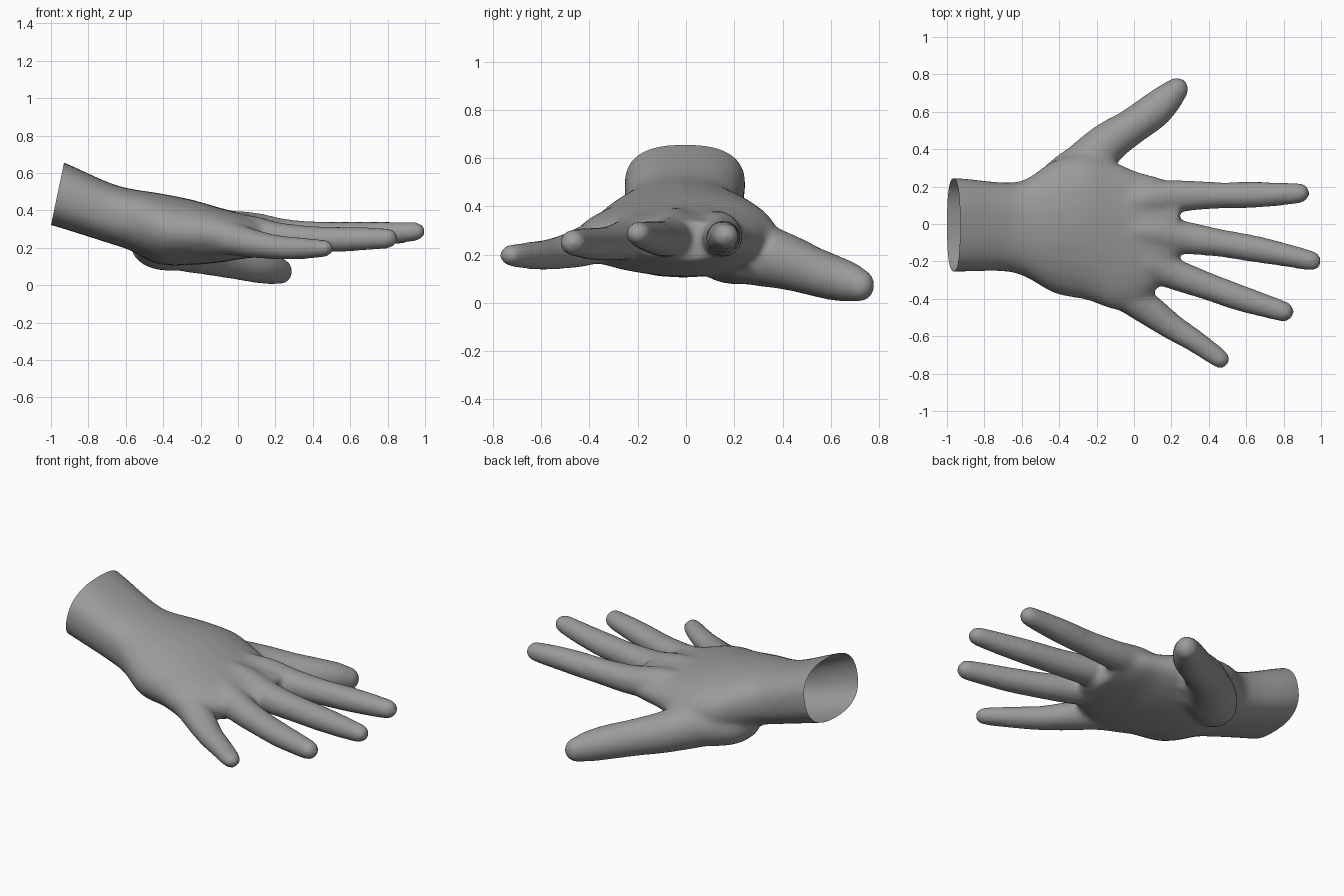
import bpy, bmesh, math
from mathutils import Vector

if "Cube" in bpy.data.objects:
    bpy.data.objects.remove(bpy.data.objects["Cube"])

SIDES = 24
UP = Vector((0, 0, 1))
GROW = .005  # makes up for the shrinkage of the softening


def spline(pts, steps=5):
    """Catmull-Rom through rows of (x, y, z, half width, half height, squareness)."""
    rows = [Vector(p) for p in pts]
    rows = [2 * rows[0] - rows[1]] + rows + [2 * rows[-1] - rows[-2]]
    out = []
    for a, b, c, d in zip(rows, rows[1:], rows[2:], rows[3:]):
        for i in range(steps):
            t = i / steps
            out.append(0.5 * (2 * b + (c - a) * t + (2 * a - 5 * b + 4 * c - d) * t * t
                              + (3 * b - a - 3 * c + d) * t ** 3))
    return out + [rows[-2]]


def loft(bm, pts, straight=False, tip=False):
    """Closed tube of oval rings along a path, with an optional rounded tip."""
    rows = spline(pts)
    rings = []
    for i, r in enumerate(rows):
        a, b = rows[max(i - 1, 0)], rows[min(i + 1, len(rows) - 1)]
        d = Vector((1, 0, 0)) if straight else Vector((b - a)[:3]).normalized()
        g = GROW if tip else 0
        rings.append((Vector(r[:3]), d, r[3] + g, r[4] + g, r[5] if straight else 1))
    if tip:
        c, d, w, h, p = rings[-1]
        for k in range(1, 6):
            a = k * math.radians(16)
            rings.append((c + d * w * math.sin(a), d, w * math.cos(a), h * math.cos(a), p))
    loops = []
    for c, d, w, h, p in rings:
        side = UP.cross(d).normalized()
        up = d.cross(side)
        loop = []
        for k in range(SIDES):
            a = 2 * math.pi * k / SIDES
            u, v = math.cos(a), math.sin(a)
            u = math.copysign(abs(u) ** p, u)
            v = math.copysign(abs(v) ** p, v)
            loop.append(bm.verts.new(c + side * u * w + up * v * h))
        loops.append(loop)
    for p, q in zip(loops, loops[1:]):
        for k in range(SIDES):
            n = (k + 1) % SIDES
            bm.faces.new((p[k], p[n], q[n], q[k]))
    bm.faces.new(loops[0][::-1])
    bm.faces.new(loops[-1])


bm = bmesh.new()

# wrist and palm
loft(bm, [(-1.10, -.005, .535, .25, .185, .8), (-.93, -.005, .478, .25, .178, .8),
          (-.70, -.015, .390, .238, .163, .82), (-.58, -.022, .352, .262, .165, .88),
          (-.42, -.015, .302, .358, .19, .97), (-.25, -.015, .283, .393, .175, .97),
          (-.10, -.065, .268, .395, .147, .94), (.02, -.08, .262, .36, .122, .92),
          (.13, -.045, .257, .295, .105, .92), (.24, .005, .255, .2, .085, .92)],
     straight=True)

# ball of the thumb and web beside it
loft(bm, [(-.52, .10, .235, .08, .09), (-.42, .17, .20, .14, .118), (-.25, .285, .212, .15, .13),
          (-.13, .31, .22, .075, .085)])

# thumb
loft(bm, [(-.45, .12, .25, .12, .13), (-.30, .27, .21, .13, .13), (-.15, .425, .167, .108, .11),
          (-.02, .515, .135, .093, .098), (.10, .60, .107, .092, .09), (.18, .672, .087, .078, .08),
          (.228, .72, .072, .06, .064)], tip=True)

# index finger
loft(bm, [(-.12, .10, .32, .06, .06), (.08, .135, .29, .085, .085), (.25, .15, .27, .08, .076),
          (.45, .153, .268, .066, .068), (.62, .155, .273, .066, .064), (.78, .16, .276, .058, .057),
          (.885, .165, .277, .05, .049)], tip=True)

# middle finger
loft(bm, [(-.12, -.03, .34, .06, .06), (.08, -.045, .30, .085, .085), (.25, -.07, .272, .085, .077),
          (.45, -.10, .266, .07, .069), (.64, -.132, .27, .067, .064), (.82, -.168, .278, .057, .056),
          (.948, -.197, .287, .05, .046)], tip=True)

# ring finger
loft(bm, [(-.14, -.15, .32, .06, .06), (.05, -.20, .285, .085, .085), (.20, -.262, .258, .08, .076),
          (.38, -.328, .246, .07, .067), (.56, -.393, .245, .066, .062), (.70, -.437, .248, .058, .056),
          (.80, -.468, .25, .051, .05)], tip=True)

# little finger
loft(bm, [(-.22, -.28, .25, .09, .09), (-.06, -.37, .25, .085, .085), (.08, -.46, .222, .08, .072),
          (.20, -.547, .204, .067, .061), (.32, -.622, .197, .057, .055), (.42, -.692, .196, .051, .047),
          (.462, -.723, .197, .046, .041)], tip=True)

mesh = bpy.data.meshes.new("hand")
bm.to_mesh(mesh)
bm.free()
hand = bpy.data.objects.new("hand", mesh)
bpy.context.collection.objects.link(hand)

# fuse the parts into one skin and soften the joins
fuse = hand.modifiers.new("fuse", 'REMESH')
fuse.mode = 'VOXEL'
fuse.voxel_size = .014
soft = hand.modifiers.new("soften", 'SMOOTH')
soft.factor = .5
soft.iterations = 16
skin = bpy.data.meshes.new_from_object(hand.evaluated_get(bpy.context.evaluated_depsgraph_get()))
hand.modifiers.clear()
hand.data = skin

# slanted open cut at the wrist
bm = bmesh.new()
bm.from_mesh(skin)
bmesh.ops.bisect_plane(bm, geom=bm.verts[:] + bm.edges[:] + bm.faces[:],
                       plane_co=(-1, 0, .32), plane_no=(-.335, 0, .07), clear_outer=True)
for f in bm.faces:
    f.smooth = True
bm.to_mesh(skin)
bm.free()

grey = bpy.data.materials.new("grey")
grey.diffuse_color = (.33, .33, .33, 1)
grey.use_nodes = True
grey.node_tree.nodes["Principled BSDF"].inputs["Base Color"].default_value = grey.diffuse_color
skin.materials.clear()
skin.materials.append(grey)
